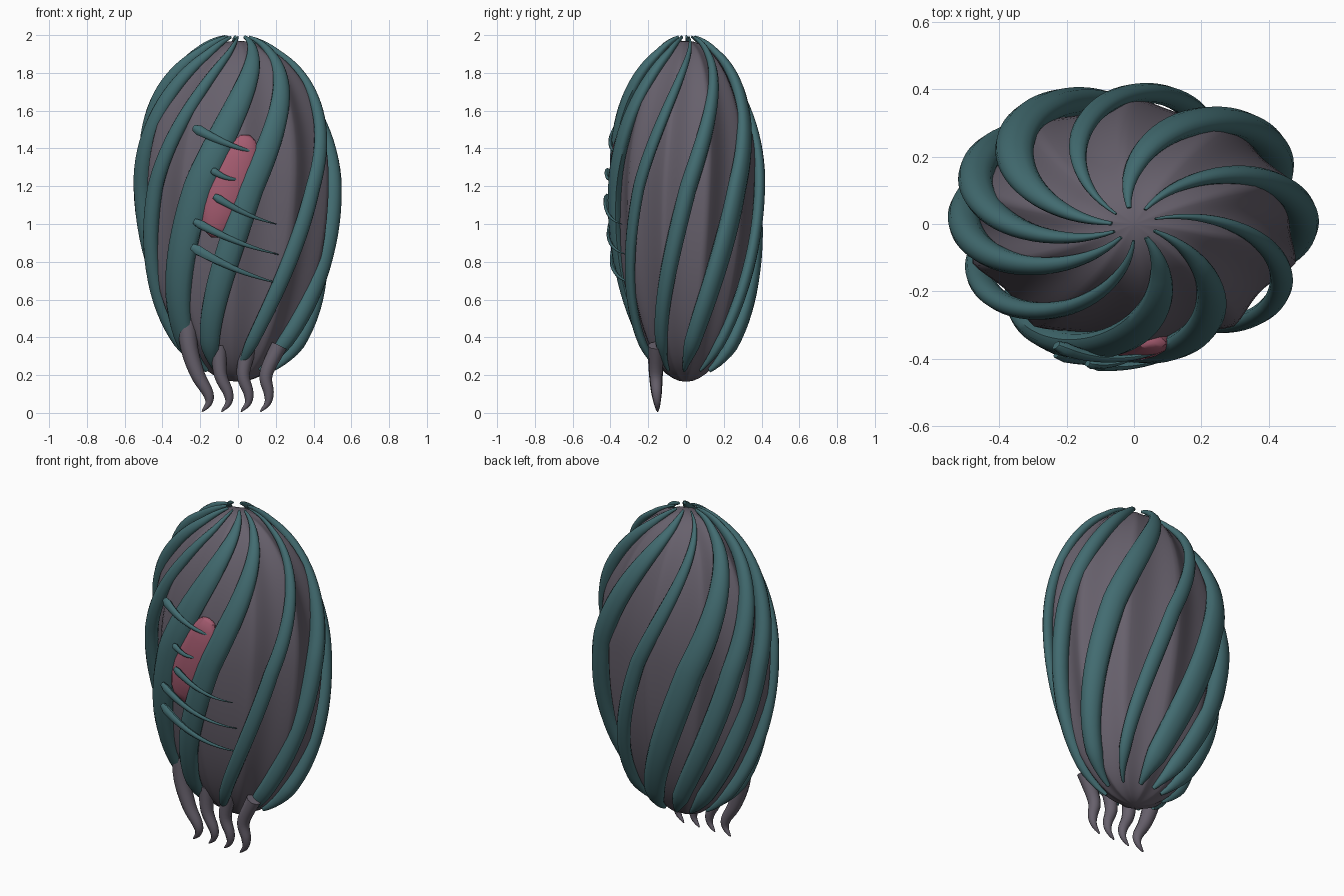
import bpy, bmesh, math
from mathutils import Vector, Matrix

cube = bpy.data.objects.get("Cube")
if cube:
    bpy.data.objects.remove(cube, do_unlink=True)

SQUASH = 0.745      # depth relative to width
MID, UP, DOWN, RADIUS = 1.2, 0.77, 1.035, 0.5
TWIST = 0.7


def material(name, rgb):
    m = bpy.data.materials.new(name)
    m.use_nodes = True
    m.diffuse_color = (*rgb, 1)
    m.node_tree.nodes["Principled BSDF"].inputs["Base Color"].default_value = (*rgb, 1)
    return m


skin = material("dusky grey", (0.135, 0.118, 0.15))
teal = material("deep teal", (0.055, 0.15, 0.165))
pink = material("flesh pink", (0.37, 0.105, 0.16))


def finish(name, bm, mat, angle=50):
    bmesh.ops.recalc_face_normals(bm, faces=bm.faces)
    mesh = bpy.data.meshes.new(name)
    bm.to_mesh(mesh)
    bm.free()
    mesh.materials.append(mat)
    obj = bpy.data.objects.new(name, mesh)
    bpy.context.collection.objects.link(obj)
    bpy.ops.object.select_all(action="DESELECT")
    obj.select_set(True)
    bpy.context.view_layer.objects.active = obj
    bpy.ops.object.shade_smooth_by_angle(angle=math.radians(angle))
    return obj


def shell(lat, lon, off=0.0):
    """Point and outward normal on the unsquashed pod."""
    h = UP if lat > 0 else DOWN
    c, s = math.cos(lat), math.sin(lat)
    n = Vector((c / RADIUS * math.cos(lon), c / RADIUS * math.sin(lon), s / h)).normalized()
    p = Vector((RADIUS * c * math.cos(lon), RADIUS * c * math.sin(lon), MID + h * s))
    return p + n * off, n


def skin_rings(bm, rings):
    """Join closed rings of points and cap both ends."""
    loops = [[bm.verts.new(p) for p in ring] for ring in rings]
    for a, b in zip(loops, loops[1:]):
        for i in range(len(a)):
            j = (i + 1) % len(a)
            bm.faces.new((a[i], a[j], b[j], b[i]))
    bm.faces.new(loops[0])
    bm.faces.new(loops[-1])


def tube(name, path, sizes, mat, squash=1.0, sides=12):
    """Sweep an oval along (point, normal) pairs; sizes are (half width, half height)."""
    rings = []
    for i, (p, n) in enumerate(path):
        t = (path[min(i + 1, len(path) - 1)][0] - path[max(i - 1, 0)][0]).normalized()
        side = t.cross(n).normalized()
        up = side.cross(t)
        w, h = sizes[i]
        ring = []
        for k in range(sides):
            a = 2 * math.pi * k / sides
            q = p + side * (w * math.cos(a)) + up * (h * math.sin(a))
            ring.append((q.x, q.y * squash, q.z))
        rings.append(ring)
    bm = bmesh.new()
    skin_rings(bm, rings)
    return finish(name, bm, mat)


def smooth_path(pts, steps=6):
    """Catmull-Rom samples through the control points."""
    c = [pts[0] * 2 - pts[1], *pts, pts[-1] * 2 - pts[-2]]
    out = []
    for i in range(1, len(c) - 2):
        a, b, d, e = c[i - 1:i + 3]
        for k in range(steps):
            t = k / steps
            out.append(0.5 * (2 * b + (d - a) * t + (2 * a - 5 * b + 4 * d - e) * t * t
                              + (3 * b - a - 3 * d + e) * t ** 3))
    return out + [pts[-1]]


# Pod body with ten nearly upright pleats
bm = bmesh.new()
rings = []
for i in range(37):
    lat = math.radians(-89 + 178 * i / 36)
    ring = []
    for k in range(120):
        fold = 2 * math.pi * k / 120
        p, n = shell(lat, fold + math.radians(18) + 0.12 * lat)
        f = 1.01 - 0.085 * abs(math.sin(5 * fold)) ** 1.2
        ring.append((p.x * f, p.y * f * SQUASH, p.z))
    rings.append(ring)
skin_rings(bm, rings)
finish("pod_body", bm, skin)

# Spiral ribs: angle, half width, half height, lift off the body
RIBS = [(-114, .085, .055, .015), (-82, .07, .05, .01), (-40, .045, .035, .02),
        (2, .06, .05, 0), (45, .075, .055, .015), (85, .045, .04, .025),
        (120, .08, .06, .03), (149, .065, .055, .02), (176, .065, .05, .005),
        (211, .045, .04, .01)]
for number, (angle, width, height, lift) in enumerate(RIBS):
    path, sizes = [], []
    for i in range(45):
        t = i / 44
        lat = math.radians(-70 + 153 * t)
        bulge = math.sin(math.pi * (0.2 + 0.77 * t)) * min(1, 0.25 + 7 * t)
        off = lift * bulge + 0.025 * max(0, t - 0.88) / 0.12
        path.append(shell(lat, math.radians(angle) + TWIST * lat, off))
        sizes.append((width * bulge, height * bulge ** 0.8))
    tube(f"spiral_rib_{number + 1}", path, sizes, teal, SQUASH)

# Exposed soft core between the two front ribs
bm = bmesh.new()
bmesh.ops.create_uvsphere(bm, u_segments=14, v_segments=9, radius=1)
place = Matrix.Translation((-0.04, -0.353, 1.2)) @ Matrix.Rotation(math.radians(20), 4, "Y")
bmesh.ops.transform(bm, verts=bm.verts, matrix=place @ Matrix.Diagonal((0.125, 0.055, 0.29, 1)))
finish("soft_core", bm, pink, 30)

# Thorn stitches across the core: start x, z and end x, z, thickness
STITCHES = [(-.2, 1.49, .12, 1.37, .03), (-.12, 1.28, .03, 1.24, .022),
            (-.11, 1.15, .2, 1.0, .024), (-.2, 1.02, .21, .84, .027), (-.21, .89, .2, .69, .03)]
for number, (x0, z0, x1, z1, thick) in enumerate(STITCHES):
    path, sizes = [], []
    for i in range(17):
        t = i / 16
        x = x0 + (x1 - x0) * t
        z = z0 + (z1 - z0) * t - 0.02 * math.sin(math.pi * t)
        lat = math.asin((z - MID) / (UP if z > MID else DOWN))
        lon = -math.acos(x / (RADIUS * math.cos(lat)))
        path.append(shell(lat, lon, 0.075 - 0.068 * t * t))
        r = thick * (1 - 0.9 * t ** 0.8) * (0.6 if i == 0 else 1)
        sizes.append((r, r))
    tube(f"thorn_stitch_{number + 1}", path, sizes, teal, SQUASH, 8)

# Four hooked claws hanging under the front, the first one longer and thicker
HOOK = [(-.08, .54), (-.07, .35), (-.025, .2), (.03, .1), (.035, .045), (0, 0)]
for number in range(4):
    tip = Vector((-0.19 + 0.103 * number, -0.15, 0.007))
    points = smooth_path([tip + Vector((x + 0.46 * number * z * z, -0.01 * math.sin(6 * z), z))
                          for x, z in HOOK[min(number, 1):]])
    thick = 0.04 if number else 0.052
    last = len(points) - 1
    sizes = [(thick * (1 - i / last) ** 0.75 + 0.003,) * 2 for i in range(last + 1)]
    tube(f"claw_{number + 1}", [(p, Vector((0, -1, 0))) for p in points], sizes, skin, 1.0, 10)
